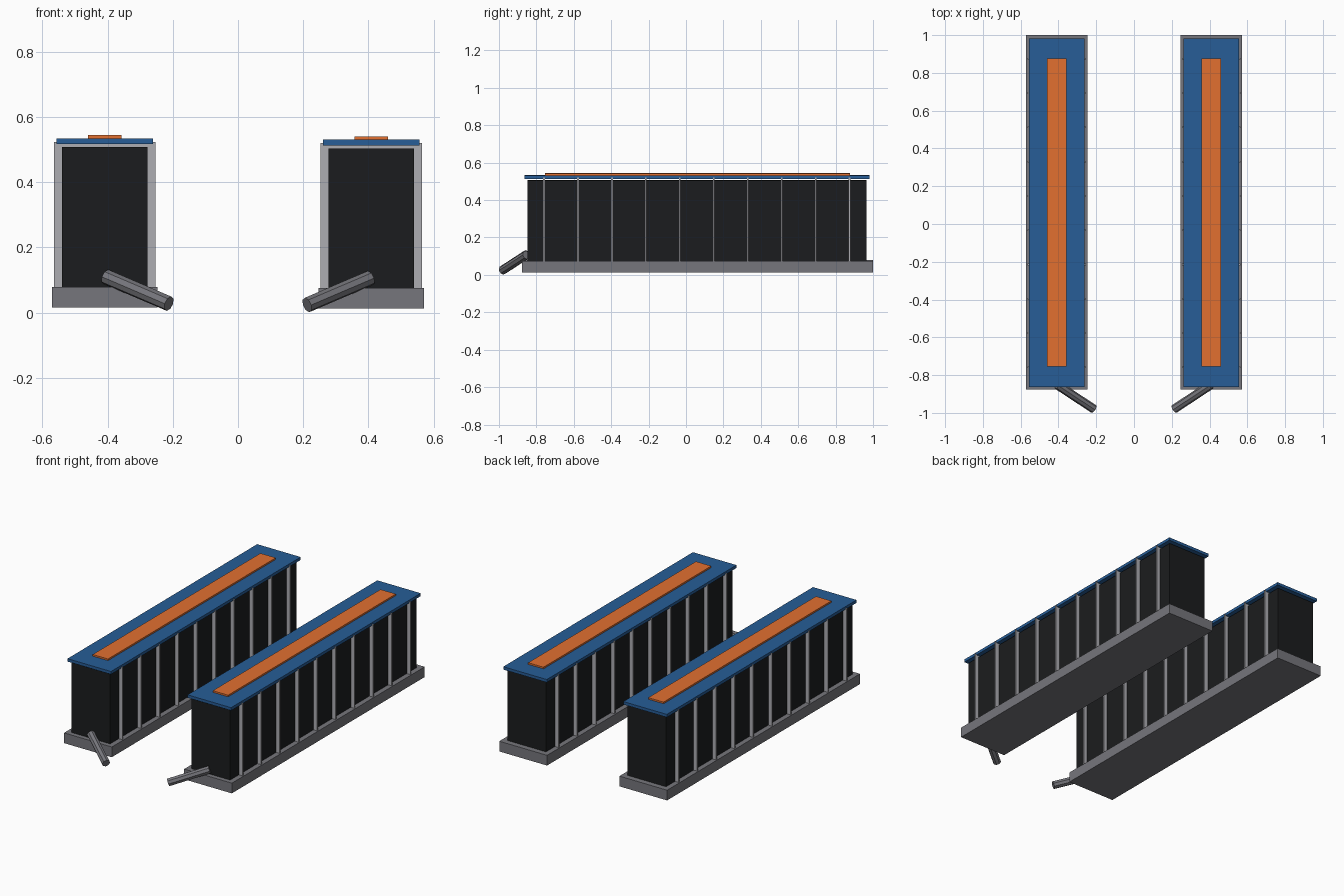
import bpy
from mathutils import Vector

if "Cube" in bpy.data.objects:
    bpy.data.objects.remove(bpy.data.objects["Cube"])


def material(name, rgb):
    m = bpy.data.materials.new(name)
    m.diffuse_color = (*rgb, 1)
    m.use_nodes = True
    m.node_tree.nodes["Principled BSDF"].inputs["Base Color"].default_value = m.diffuse_color
    return m


BASE = material("dark_grey", (0.18, 0.18, 0.20))
RIB = material("light_grey", (0.42, 0.42, 0.45))
BLACK = material("black", (0.011, 0.012, 0.013))
BLUE = material("blue", (0.02, 0.11, 0.31))
ORANGE = material("orange", (0.76, 0.16, 0.03))


def box(name, xc, width, y0, y1, z0, z1, mat):
    bpy.ops.mesh.primitive_cube_add(size=1, location=(xc, (y0 + y1) / 2, (z0 + z1) / 2))
    ob = bpy.context.object
    ob.name = name
    ob.scale = (width, y1 - y0, z1 - z0)
    bpy.ops.object.transform_apply(location=False, rotation=False, scale=True)
    ob.data.materials.append(mat)


def tube(name, a, b, radius, mat):
    a, b = Vector(a), Vector(b)
    bpy.ops.mesh.primitive_cylinder_add(vertices=8, radius=radius, depth=(b - a).length,
                                        location=(a + b) / 2)
    ob = bpy.context.object
    ob.name = name
    ob.rotation_euler = (b - a).to_track_quat('Z', 'Y').to_euler()
    ob.data.materials.append(mat)


# Two mirrored units; the left one sits slightly higher
for side, s, dz in (("right", 1, 0.0), ("left", -1, 0.004)):
    x = s * 0.409
    # Base tray and main body
    box(side + "_base", x, 0.325, -0.876, 1.0, 0.012 + dz, 0.075 + dz, BASE)
    box(side + "_body", x, 0.263, -0.848, 0.966, 0.07 + dz, 0.504 + dz, BLACK)
    # Thin plates crossing the body
    for i in range(10):
        y = -0.759 + i * 0.1815
        box(f"{side}_rib_{i + 1}", x, 0.311, y - 0.0045, y + 0.0045,
            0.068 + dz, 0.52 + dz, RIB)
    # Lid and top stripe
    box(side + "_lid", x, 0.296, -0.863, 0.982, 0.513 + dz, 0.531 + dz, BLUE)
    box(side + "_stripe", x, 0.104, -0.755, 0.877, 0.530 + dz, 0.541 + dz, ORANGE)
    # Slanted outlet pipe at the front
    tube(side + "_pipe", (s * 0.212, -0.980, 0.0235 + dz),
         (s * 0.405, -0.853, 0.106 + dz), 0.0235, BASE)
